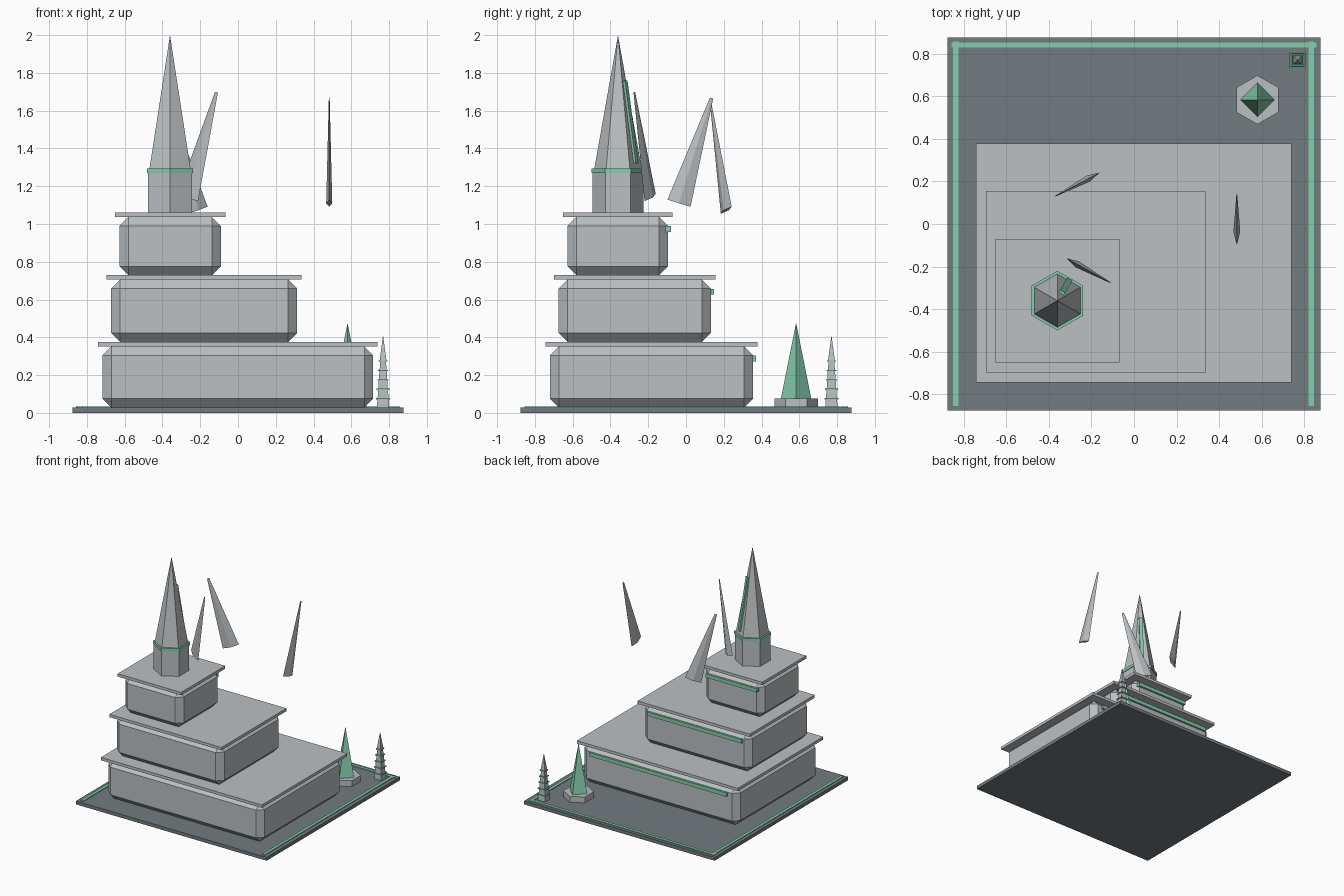
import bpy, bmesh, math
from mathutils import Matrix, Vector

if "Cube" in bpy.data.objects:
    bpy.data.objects.remove(bpy.data.objects["Cube"])


def material(name, rgb):
    m = bpy.data.materials.new(name)
    m.diffuse_color = (*rgb, 1)
    m.use_nodes = True
    m.node_tree.nodes["Principled BSDF"].inputs["Base Color"].default_value = m.diffuse_color
    return m


STONE = material("pale stone", (0.50, 0.53, 0.55))
SLATE = material("dark slate", (0.17, 0.20, 0.215))
GREEN = material("mint green", (0.23, 0.62, 0.42))


def finish(name, bm, mat, matrix=Matrix()):
    bmesh.ops.recalc_face_normals(bm, faces=bm.faces[:])
    me = bpy.data.meshes.new(name)
    bm.to_mesh(me)
    bm.free()
    me.materials.append(mat)
    ob = bpy.data.objects.new(name, me)
    ob.matrix_world = matrix
    bpy.context.collection.objects.link(ob)
    return ob


def box(name, x, y, z, mat, chamfer=0):
    """Box from (min, max) pairs, optionally with chamfered edges."""
    bm = bmesh.new()
    bmesh.ops.create_cube(bm, size=1)
    for v in bm.verts:
        v.co = Vector([(a + b) / 2 + c * (b - a) for (a, b), c in zip((x, y, z), v.co)])
    ob = finish(name, bm, mat)
    if chamfer:
        mod = ob.modifiers.new("chamfer", 'BEVEL')
        mod.width = chamfer
        mod.segments = 1
    return ob


def frustum(name, sides, r1, r2, z0, z1, mat, matrix=Matrix(), start=90, squash=1):
    """Tapered prism around z; squash flattens it along y."""
    bm = bmesh.new()

    def ring(r, z):
        angles = [math.radians(start + 360 * i / sides) for i in range(sides)]
        return [bm.verts.new((r * math.cos(a), r * squash * math.sin(a), z)) for a in angles]

    low = ring(r1, z0)
    bm.faces.new(low)
    if r2:
        high = ring(r2, z1)
        bm.faces.new(high)
        for i in range(sides):
            j = (i + 1) % sides
            bm.faces.new((low[i], low[j], high[j], high[i]))
    else:
        tip = bm.verts.new((0, 0, z1))
        for i in range(sides):
            bm.faces.new((low[i], low[(i + 1) % sides], tip))
    return finish(name, bm, mat, matrix)


# Ground plate with glowing border on three sides
E = 0.877
box("base_plate", (-E, E), (-E, E), (0, 0.028), SLATE)
for side, x in (("left", -0.837), ("right", 0.833)):
    box(f"border_{side}", (x - 0.0125, x + 0.0125), (-0.855, 0.857), (0.02, 0.034), GREEN)
box("border_back", (-0.857, 0.857), (0.828, 0.853), (0.02, 0.034), GREEN)

# Three stepped tiers: chamfered body, overhanging roof slab, green rear strip
tiers = [
    ((-0.718, 0.716), (-0.72, 0.355), 0.028, 0.352),
    ((-0.672, 0.313), (-0.674, 0.132), 0.376, 0.705),
    ((-0.627, -0.091), (-0.628, -0.095), 0.729, 1.037),
]
for n, (x, y, z0, z1) in enumerate(tiers, 1):
    o = 0.0235
    box(f"tier_{n}_body", x, y, (z0, z1), STONE, 0.047)
    box(f"tier_{n}_slab", (x[0] - o, x[1] + o), (y[0] - o, y[1] + o), (z1, z1 + 0.024), STONE)
    cx, h = sum(x) / 2, (x[1] - x[0]) * 0.44
    box(f"tier_{n}_strip", (cx - h, cx + h), (y[1] - 0.015, y[1] + 0.016),
        (z1 - 0.079, z1 - 0.048), GREEN)

# Hexagonal tower with collar and spire
tower = Matrix.Translation((-0.36, -0.36, 0))
frustum("tower_drum", 6, 0.134, 0.134, 1.061, 1.285, STONE, tower)
frustum("tower_collar", 6, 0.14, 0.14, 1.27, 1.294, GREEN, tower)
frustum("tower_spire", 6, 0.126, 0, 1.29, 2.0, STONE, tower)

# Green inlay bar lying on the spire face that looks 60 degrees from +x
apothem = 0.126 * math.cos(math.pi / 6)
bar = box("spire_inlay", (-0.01, 0.013), (-0.014, 0.014), (-0.22, 0.22), GREEN)
r = apothem * (2.0 - 1.54) / 0.71
bar.matrix_world = (tower @ Matrix.Rotation(math.radians(60), 4, 'Z')
                    @ Matrix.Translation((r, 0, 1.54))
                    @ Matrix.Rotation(-math.atan2(apothem, 0.71), 4, 'Y'))

# Floating shards: flattened four-sided spikes, each leaning in its own direction
shards = [
    ((0.483, -0.037, 1.11), 90),
    ((-0.265, -0.190, 1.14), -29),
    ((-0.215, 0.213, 1.073), 208),
]
for n, (pos, heading) in enumerate(shards, 1):
    m = (Matrix.Translation(pos) @ Matrix.Rotation(math.radians(heading), 4, 'Z')
         @ Matrix.Rotation(math.radians(17.2), 4, 'Y'))
    frustum(f"floating_shard_{n}", 4, 0.064, 0.009, 0, 0.583, STONE, m, squash=0.25)

# Green crystal on hexagonal pedestal
crystal = Matrix.Translation((0.58, 0.583, 0))
frustum("crystal_pedestal", 6, 0.115, 0.115, 0.028, 0.077, STONE, crystal)
frustum("crystal", 4, 0.08, 0, 0.077, 0.477, GREEN, crystal)

# Small square beacon: shrinking blocks with green trays and a pointed top
beacon = Matrix.Translation((0.768, 0.77, 0))
d = math.sqrt(2)
for i in range(5):
    z, w = 0.028 + 0.05 * i, 0.032 - 0.0035 * i
    frustum(f"beacon_block_{i + 1}", 4, w * d, (w - 0.002) * d, z, z + 0.043, STONE, beacon, 45)
    frustum(f"beacon_tray_{i + 1}", 4, (w + 0.005) * d, (w + 0.005) * d,
            z + 0.043, z + 0.05, GREEN, beacon, 45)
frustum("beacon_tip", 4, 0.018 * d, 0, 0.278, 0.412, STONE, beacon, 45)
